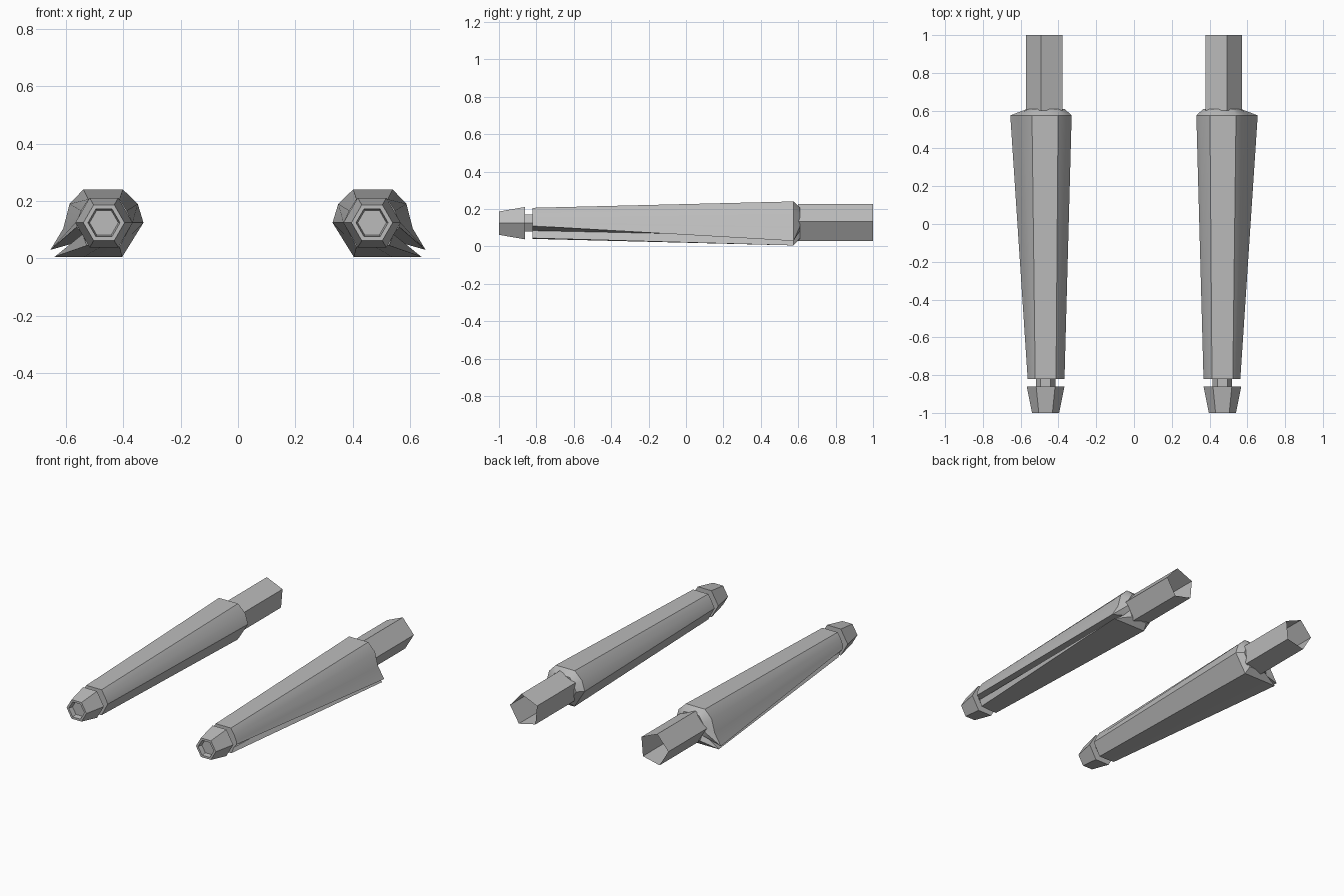
import bpy
import bmesh
from math import cos, sin, radians

cube = bpy.data.objects.get("Cube")
if cube:
    bpy.data.objects.remove(cube)

grey = bpy.data.materials.new("plain grey")
grey.use_nodes = True
colour = (0.5, 0.5, 0.5, 1)
grey.diffuse_color = colour
grey.node_tree.nodes["Principled BSDF"].inputs["Base Color"].default_value = colour

CENTRE_X, CENTRE_Z = 0.468, 0.124


def polygon(sides, radius, start=0):
    """Regular outline as (outward, up) offsets from the barrel axis."""
    angles = [radians(start + 360 * i / sides) for i in range(sides)]
    return [(radius * cos(a), radius * sin(a)) for a in angles]


def loft(name, side, rings, cap_first=True, cap_last=True):
    """Skin matching outlines placed along y; side mirrors the part in x."""
    bm = bmesh.new()
    loops = [[bm.verts.new((side * (CENTRE_X + u), y, CENTRE_Z + v)) for u, v in outline]
             for y, outline in rings]
    for a, b in zip(loops, loops[1:]):
        for i in range(len(a)):
            j = (i + 1) % len(a)
            bm.faces.new((a[i], a[j], b[j], b[i]))
    if cap_first:
        bm.faces.new(loops[0])
    if cap_last:
        bm.faces.new(loops[-1])
    bmesh.ops.recalc_face_normals(bm, faces=bm.faces)
    mesh = bpy.data.meshes.new(name)
    bm.to_mesh(mesh)
    bm.free()
    obj = bpy.data.objects.new(name, mesh)
    bpy.context.collection.objects.link(obj)
    mesh.materials.append(grey)
    bpy.ops.object.select_all(action="DESELECT")
    obj.select_set(True)
    bpy.context.view_layer.objects.active = obj
    bpy.ops.object.shade_smooth_by_angle(angle=radians(35))


# Body outlines: slim at the muzzle, flared with a split outer fin at the rear
slim = [(-0.1, 0), (-0.08, 0.042), (-0.055, 0.082), (0.055, 0.082), (0.08, 0.042),
        (0.095, 0.005), (0.095, -0.015), (0.075, -0.04), (0.06, -0.08), (0.01, -0.084), (-0.055, -0.084)]
flared = [(-0.138, 0), (-0.118, 0.066), (-0.066, 0.116), (0.072, 0.116), (0.12, 0.066),
          (0.142, -0.02), (0.187, -0.095), (0.1, -0.07), (0.172, -0.119), (0.07, -0.119), (-0.064, -0.119)]

for side, label in ((1, "left"), (-1, "right")):
    loft(label + "_barrel_body", side, [(-0.82, slim), (0.575, flared), (0.61, slim)])
    # Open five-sided tube at the rear
    loft(label + "_rear_tube", side,
         [(0.6, polygon(5, 0.105, 5)), (1.0, polygon(5, 0.105, 5))], False, False)
    loft(label + "_neck", side, [(-0.87, polygon(6, 0.052)), (-0.81, polygon(6, 0.052))])
    # Tapered muzzle with a recessed bore
    loft(label + "_muzzle", side,
         [(-0.86, polygon(6, 0.1)), (-1.0, polygon(6, 0.072)),
          (-1.0, polygon(6, 0.056)), (-0.97, polygon(6, 0.05))])
